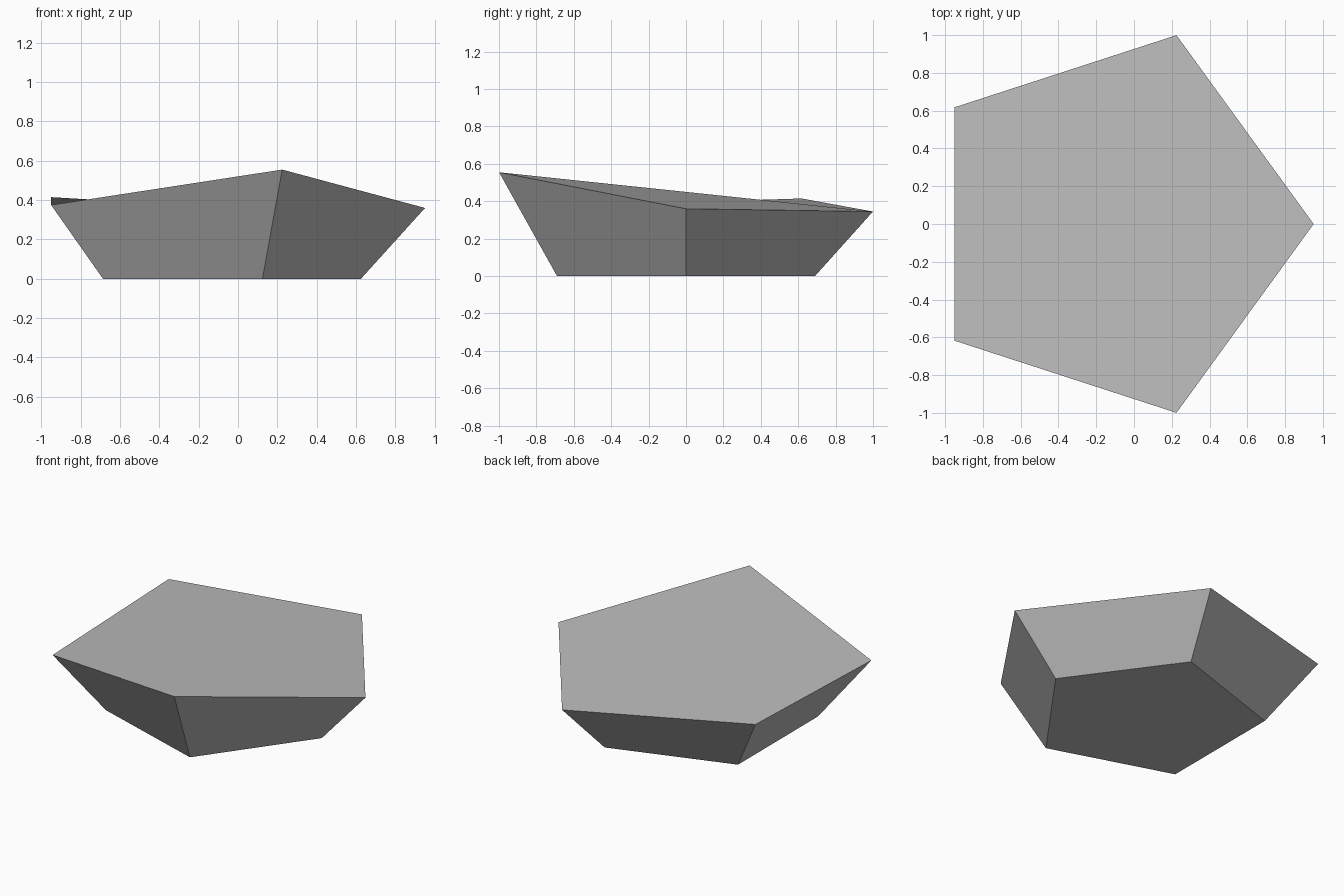
import bpy, bmesh
from math import cos, sin, pi

cube = bpy.data.objects.get("Cube")
if cube:
    bpy.data.objects.remove(cube, do_unlink=True)

grey = bpy.data.materials.new("stone_grey")
grey.use_nodes = True
color = (0.5, 0.5, 0.5, 1)
grey.diffuse_color = color
grey.node_tree.nodes["Principled BSDF"].inputs["Base Color"].default_value = color

SIDES = 5
CENTRE_X = -0.1
BASE_RADIUS, RIM_RADIUS = 0.725, 1.051
# Rim heights, starting at +x and going counterclockwise
RIM_HEIGHTS = (0.36, 0.345, 0.415, 0.375, 0.555)


def ring(bm, radius, heights):
    """Pentagon of vertices with one height per corner."""
    return [bm.verts.new((CENTRE_X + radius * cos(2 * pi * i / SIDES),
                          radius * sin(2 * pi * i / SIDES), z))
            for i, z in enumerate(heights)]


bm = bmesh.new()
base = ring(bm, BASE_RADIUS, [0] * SIDES)
rim = ring(bm, RIM_RADIUS, RIM_HEIGHTS)

# Sloping walls, flat underside and uneven top
for i in range(SIDES):
    j = (i + 1) % SIDES
    bm.faces.new((base[i], base[j], rim[j], rim[i]))
bm.faces.new(base[::-1])
bm.faces.new(rim)

mesh = bpy.data.meshes.new("rock_slab")
bm.to_mesh(mesh)
bm.free()
mesh.materials.append(grey)
slab = bpy.data.objects.new("rock_slab", mesh)
bpy.context.collection.objects.link(slab)
